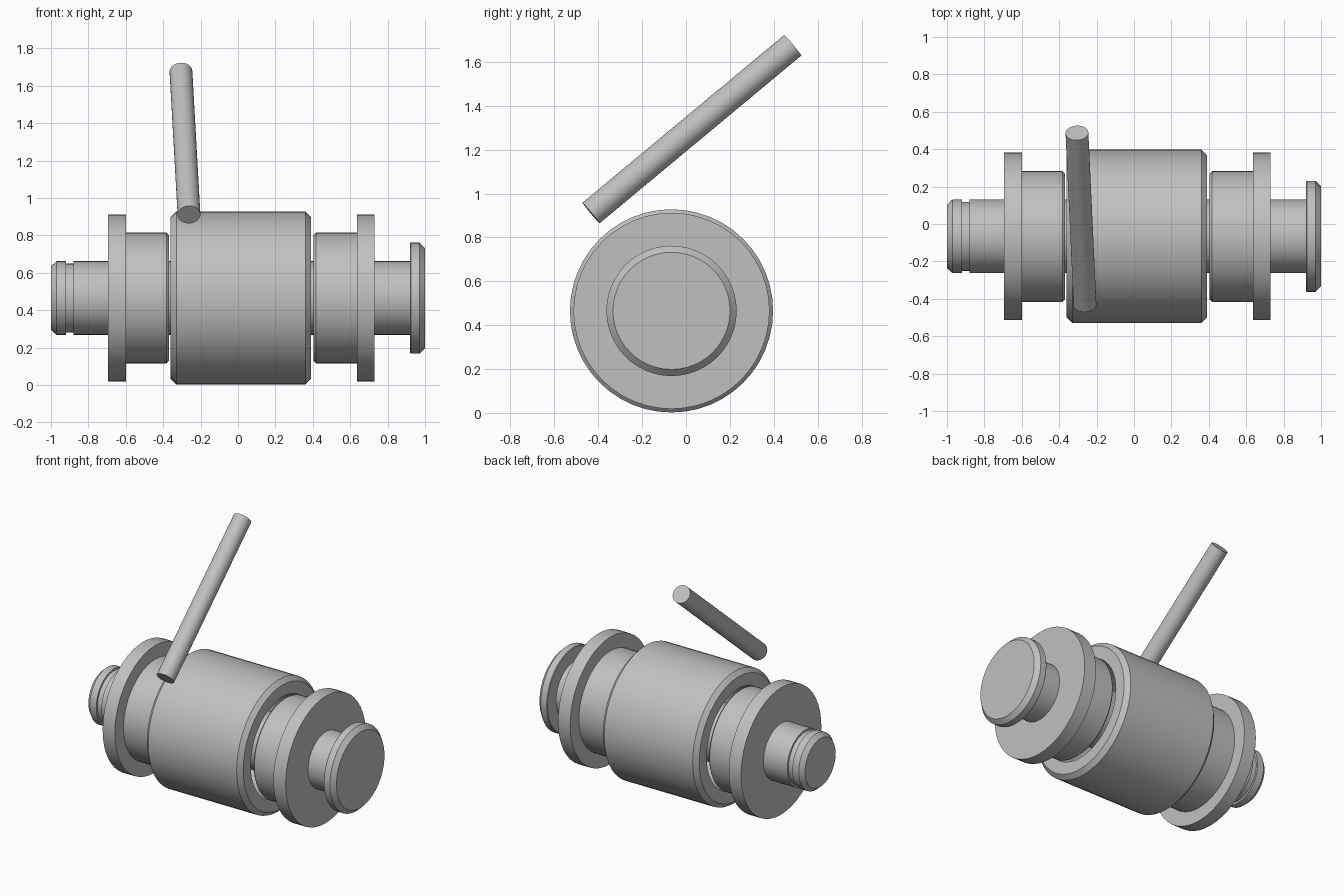
import bpy, bmesh, math
from mathutils import Vector

cube = bpy.data.objects.get("Cube")
if cube:
    bpy.data.objects.remove(cube, do_unlink=True)

SEGMENTS = 48
AXIS_Y, AXIS_Z = -0.066, 0.465
PIN_R, BUSH_R, FLANGE_R, SLEEVE_R = 0.197, 0.35, 0.447, 0.463

steel = bpy.data.materials.new("steel_grey")
steel.use_nodes = True
GREY = (0.53, 0.53, 0.53, 1)
steel.diffuse_color = GREY
steel.node_tree.nodes["Principled BSDF"].inputs["Base Color"].default_value = GREY


def lathe(name, profile, closed):
    """Turn (x, radius) points about the x axis; open profiles get end caps."""
    bm = bmesh.new()
    rings = []
    for x, r in profile:
        angles = [math.tau * i / SEGMENTS for i in range(SEGMENTS)]
        rings.append([bm.verts.new((x, r * math.cos(a), r * math.sin(a))) for a in angles])
    pairs = list(zip(rings, rings[1:]))
    if closed:
        pairs.append((rings[-1], rings[0]))
    else:
        bm.faces.new(rings[0])
        bm.faces.new(rings[-1])
    for a, b in pairs:
        for i in range(SEGMENTS):
            j = (i + 1) % SEGMENTS
            bm.faces.new((a[i], a[j], b[j], b[i]))
    bmesh.ops.recalc_face_normals(bm, faces=bm.faces)
    mesh = bpy.data.meshes.new(name)
    bm.to_mesh(mesh)
    bm.free()
    obj = bpy.data.objects.new(name, mesh)
    bpy.context.collection.objects.link(obj)
    obj.location = (0, AXIS_Y, AXIS_Z)
    finish(obj)
    return obj


def finish(obj):
    obj.data.materials.clear()
    obj.data.materials.append(steel)
    bpy.ops.object.select_all(action="DESELECT")
    obj.select_set(True)
    bpy.context.view_layer.objects.active = obj
    bpy.ops.object.shade_smooth_by_angle(angle=math.radians(25))


# Headed pin with a retaining groove and chamfered ends
GROOVE_R, HEAD_R = 0.184, 0.297
lathe("pin", [
    (-1, PIN_R - 0.027), (-0.97, PIN_R), (-0.92, PIN_R), (-0.92, GROOVE_R),
    (-0.88, GROOVE_R), (-0.88, PIN_R), (0.92, PIN_R), (0.92, HEAD_R - 0.004),
    (0.924, HEAD_R), (0.97, HEAD_R), (1, HEAD_R - 0.03)], False)

# Sleeve with chamfered ends and a bore that fits the bushes
lathe("sleeve", [
    (-0.36, BUSH_R), (-0.36, SLEEVE_R - 0.03), (-0.33, SLEEVE_R),
    (0.36, SLEEVE_R), (0.39, SLEEVE_R - 0.03), (0.39, BUSH_R)], True)

# Two flanged bushes facing each other
for name, side, inner in (("left_bush", 1, 0.403), ("right_bush", -1, 0.368)):
    step, outer = inner + 0.232, inner + 0.327
    points = [(inner, PIN_R), (inner, BUSH_R - 0.015), (inner + 0.015, BUSH_R),
              (step, BUSH_R), (step, FLANGE_R), (outer, FLANGE_R), (outer, PIN_R)]
    lathe(name, [(side * x, r) for x, r in points], True)

# Loose slanted rod above the sleeve
low, high = Vector((-0.262, -0.433, 0.911)), Vector((-0.305, 0.487, 1.676))
span = high - low
bpy.ops.mesh.primitive_cylinder_add(vertices=32, radius=0.061, depth=span.length,
                                    location=(low + high) / 2)
rod = bpy.context.object
rod.name = "slanted_rod"
rod.rotation_euler = span.to_track_quat("Z", "Y").to_euler()
finish(rod)
